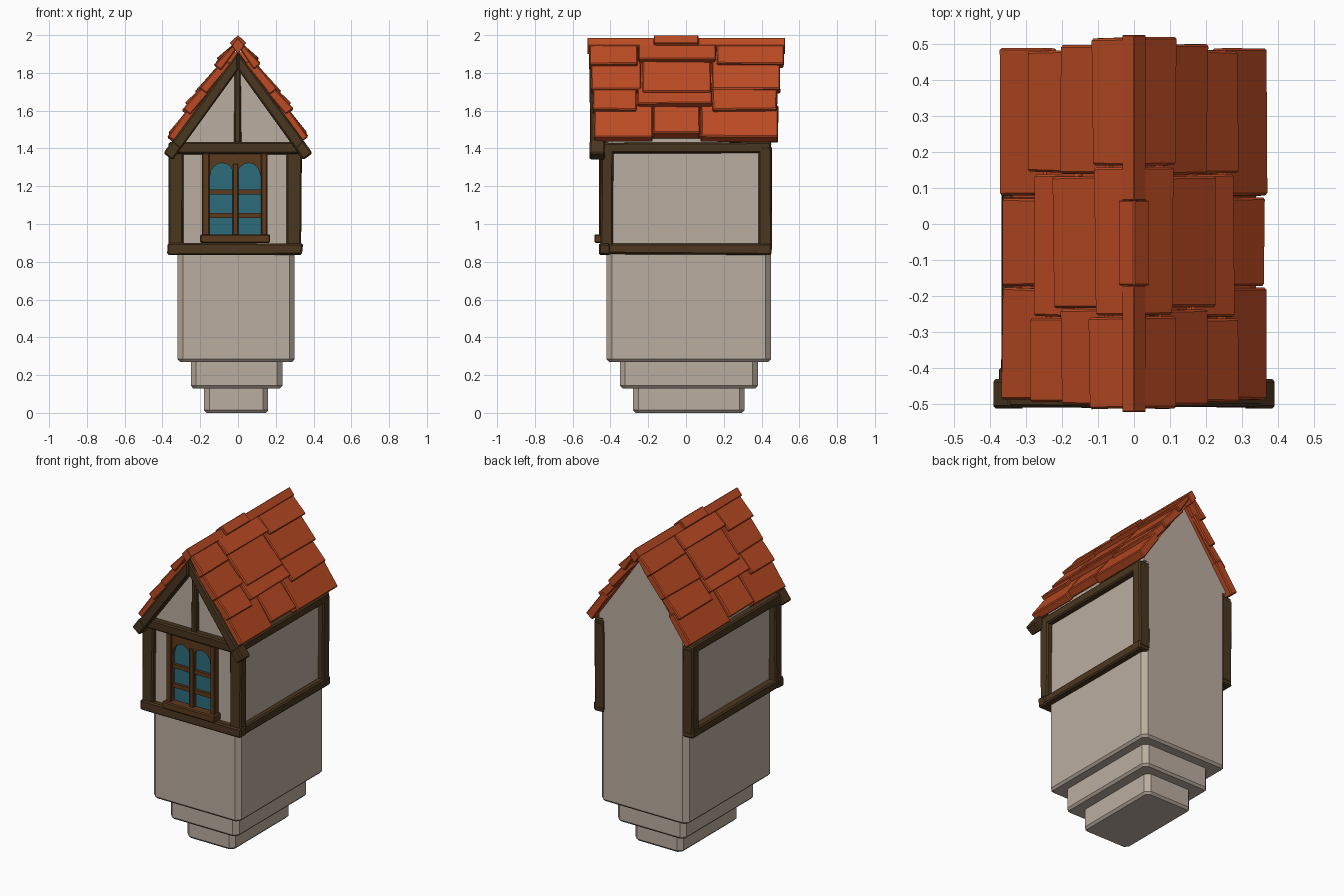
import bpy, bmesh, math, random
from mathutils import Vector

random.seed(4)
cube = bpy.data.objects.get("Cube")
if cube:
    bpy.data.objects.remove(cube)


def material(name, rgb):
    m = bpy.data.materials.new(name)
    m.use_nodes = True
    m.diffuse_color = (*rgb, 1)
    m.node_tree.nodes["Principled BSDF"].inputs["Base Color"].default_value = (*rgb, 1)
    return m


PLASTER = material("plaster", (0.50, 0.42, 0.35))
TIMBER = material("dark timber", (0.068, 0.037, 0.014))
FRAME = material("window wood", (0.105, 0.042, 0.013))
GLASS = material("teal glass", (0.026, 0.15, 0.20))
TILE = material("red clay", (0.50, 0.07, 0.017))


def prism(name, pts, lo, hi, mat, axis="y", bevel=0.0, wobble=0.0):
    """Extrude a 2D outline from lo to hi along the given axis."""
    place = {"x": lambda p, d: (d, p[0], p[1]),
             "y": lambda p, d: (p[0], d, p[1]),
             "z": lambda p, d: (p[0], p[1], d)}[axis]
    bm = bmesh.new()
    a = [bm.verts.new(place(p, lo)) for p in pts]
    b = [bm.verts.new(place(p, hi)) for p in pts]
    bm.faces.new(a)
    bm.faces.new(b)
    for i in range(len(pts)):
        j = (i + 1) % len(pts)
        bm.faces.new((a[i], a[j], b[j], b[i]))
    if wobble:
        for v in bm.verts:
            v.co += Vector([random.uniform(-wobble, wobble) for _ in range(3)])
    bmesh.ops.recalc_face_normals(bm, faces=bm.faces)
    if bevel:
        bmesh.ops.bevel(bm, geom=bm.edges[:], offset=bevel, segments=1,
                        affect="EDGES", clamp_overlap=True)
    mesh = bpy.data.meshes.new(name)
    bm.to_mesh(mesh)
    bm.free()
    mesh.materials.append(mat)
    ob = bpy.data.objects.new(name, mesh)
    bpy.context.collection.objects.link(ob)
    return ob


def box(name, x, y, z, mat, bevel=0.0, wobble=0.0):
    pts = [(x[0], z[0]), (x[1], z[0]), (x[1], z[1]), (x[0], z[1])]
    return prism(name, pts, y[0], y[1], mat, "y", bevel, wobble)


def beam(name, x, y, z):
    return box(name, x, y, z, TIMBER, 0.008, 0.004)


def block(name, x, y, z, c=0.028):
    """Plaster block with chamfered corners and a chamfered foot."""
    outline = [(x[0] + c, y[0]), (x[1] - c, y[0]), (x[1], y[0] + c), (x[1], y[1] - c),
               (x[1] - c, y[1]), (x[0] + c, y[1]), (x[0], y[1] - c), (x[0], y[0] + c)]
    ob = prism(name, outline, z[0], z[1], PLASTER, "z")
    cx, cy = sum(x) / 2, sum(y) / 2
    bm = bmesh.new()
    bm.from_mesh(ob.data)
    foot = [f for f in bm.faces if f.normal.z < -0.9]
    bmesh.ops.inset_region(bm, faces=foot, thickness=0.014, depth=0)
    for v in bm.verts:
        edge = abs(v.co.x - cx) > (x[1] - x[0]) / 2 - 0.001 or \
            abs(v.co.y - cy) > (y[1] - y[0]) / 2 - 0.001
        if edge and v.co.z < z[0] + 0.001:
            v.co.z += 0.014
    bm.to_mesh(ob.data)
    bm.free()


# Stepped plaster body
block("lower_step", (-0.18, 0.16), (-0.28, 0.31), (0, 0.15))
block("middle_step", (-0.25, 0.235), (-0.35, 0.38), (0.13, 0.29))
block("body", (-0.32, 0.30), (-0.42, 0.45), (0.27, 1.45))
prism("gable", [(-0.315, 1.44), (0.30, 1.44), (0.30, 1.47), (0, 1.90), (-0.315, 1.46)],
      -0.42, 0.45, PLASTER)

# Timber framing: both sides, then the front
for side, out, inn in (("right", -0.365, -0.29), ("left", 0.335, 0.26)):
    x = (min(out, inn), max(out, inn))
    beam(side + "_front_post", x, (-0.45, -0.385), (0.86, 1.41))
    beam(side + "_back_post", x, (0.385, 0.452), (0.86, 1.41))
    beam(side + "_sill_beam", x, (-0.44, 0.45), (0.84, 0.895))
    beam(side + "_top_beam", x, (-0.44, 0.45), (1.375, 1.432))
beam("front_sill_beam", (-0.372, 0.342), (-0.462, -0.40), (0.838, 0.9))
beam("front_top_beam", (-0.34, 0.33), (-0.465, -0.40), (1.37, 1.432))
beam("king_post", (-0.02, 0.015), (-0.45, -0.41), (1.42, 1.86))

# Sloping gable boards with thicker feet
for side, s in (("right", -1), ("left", 1)):
    board = [(s * 0.385, 1.385), (0, 1.91), (0, 1.815), (s * 0.34, 1.345)]
    prism(side + "_gable_board", board, -0.508, -0.44, TIMBER, "y", 0.008, 0.003)
    foot = [(s * 0.395, 1.375), (s * 0.345, 1.445), (s * 0.30, 1.405), (s * 0.345, 1.338)]
    prism(side + "_board_foot", foot, -0.512, -0.43, TIMBER, "y", 0.008)

# Window
box("window_glass", (-0.165, 0.135), (-0.428, -0.41), (0.93, 1.34), GLASS)
box("window_sill", (-0.2, 0.17), (-0.485, -0.41), (0.9, 0.945), FRAME, 0.006)
for name, x in (("right", (-0.19, -0.152)), ("left", (0.122, 0.157))):
    box(name + "_window_jamb", x, (-0.46, -0.41), (0.93, 1.375), FRAME, 0.005)
box("window_mullion", (-0.029, 0.002), (-0.452, -0.41), (0.93, 1.32), FRAME, 0.004)
for i, z in enumerate((1.045, 1.17)):
    box(f"window_bar_{i + 1}", (-0.16, 0.13), (-0.445, -0.41), (z - 0.013, z + 0.013), FRAME)
for name, x0, x1 in (("right", -0.155, -0.0135), ("left", -0.0135, 0.126)):
    c, r = (x0 + x1) / 2, (x1 - x0) / 2 - 0.008
    arch = [(c - r * math.cos(a), 1.255 + 0.068 * math.sin(a))
            for a in (math.pi * k / 8 for k in range(9))]
    prism(name + "_window_arch", [(x0, 1.372), (x0, 1.255), *arch, (x1, 1.255), (x1, 1.372)],
          -0.45, -0.41, FRAME)

# Roof tiles: slope frame with t down the roof and h out from it
DX, DZ = 0.585, 0.811


def slope(t, h, s):
    return (s * max(0.0, DX * t + DZ * h), 1.9 - DZ * t + DX * h)


# lower edge t, lower edge h, middle tile offset, y of the ends and joints
ROWS = [(0.573, 0.045, -0.02, (-0.49, -0.175, 0.075, 0.49)),
        (0.415, 0.068, -0.04, (-0.495, -0.26, 0.14, 0.485)),
        (0.265, 0.060, 0.03, (-0.505, -0.235, 0.135, 0.50)),
        (0.115, 0.070, -0.03, (-0.515, -0.255, 0.16, 0.52))]
for side, s in (("right", -1), ("left", 1)):
    for r, (low, lift, shift, ys) in enumerate(ROWS):
        top = ROWS[r + 1][0] - 0.05 if r < 3 else -0.05
        for c in range(3):
            t = low + (shift if c == 1 else random.uniform(-0.008, 0.008))
            h = lift + (0.008 if c == 1 else 0)
            pts = [slope(top, 0.0, s), slope(top, 0.045, s),
                   slope(t, h, s), slope(t, h - 0.05, s)]
            prism(f"{side}_roof_tile_{r + 1}_{c + 1}", pts, ys[c] + 0.003, ys[c + 1] - 0.003,
                  TILE, "y", 0.006, 0.003)
    # Roof deck closing the joints between tiles
    deck = [slope(0, 0, s), slope(0, 0.025, s), slope(0.55, 0.02, s), slope(0.55, 0, s)]
    prism(side + "_roof_deck", deck, -0.47, 0.47, TILE)

# Ridge caps
for name, y0, y1, w, z in (("front", -0.522, -0.17, 0.034, 1.987),
                           ("middle", -0.17, 0.065, 0.044, 2.0),
                           ("back", 0.065, 0.525, 0.034, 1.987)):
    cap = [(0, z), (w, z - 0.042), (0, z - 0.09), (-w, z - 0.042)]
    prism(name + "_ridge_cap", cap, y0, y1, TILE, "y", 0.003)
